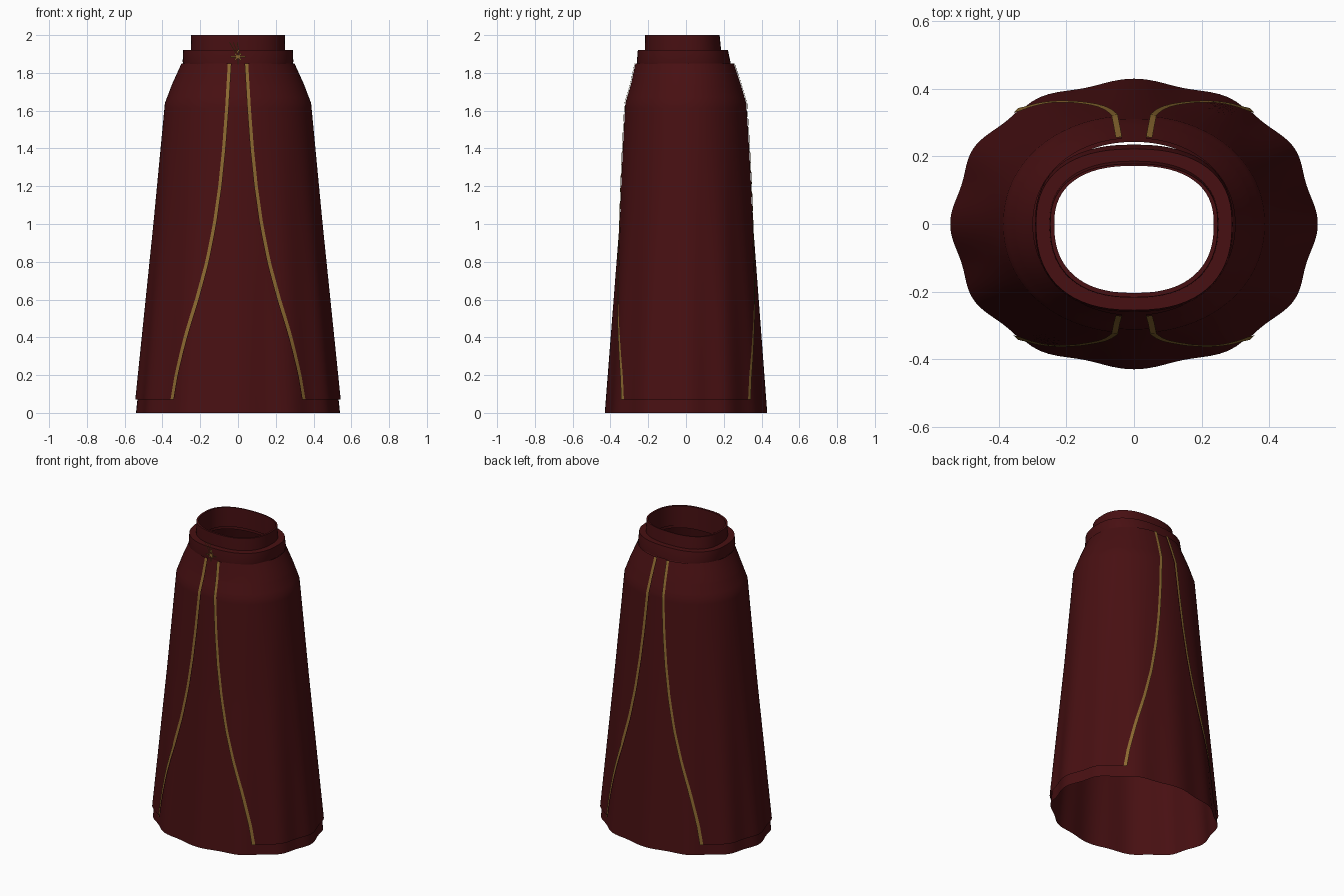
import bpy, bmesh, math
from mathutils import Vector

cube = bpy.data.objects.get("Cube")
if cube:
    bpy.data.objects.remove(cube, do_unlink=True)


def make_material(name, rgb):
    mat = bpy.data.materials.new(name)
    mat.use_nodes = True
    mat.diffuse_color = (*rgb, 1)
    bsdf = mat.node_tree.nodes["Principled BSDF"]
    bsdf.inputs["Base Color"].default_value = (*rgb, 1)
    bsdf.inputs["Roughness"].default_value = 0.8
    return mat


RED = make_material("dark red cloth", (0.064, 0.005, 0.006))
GOLD = make_material("old gold trim", (0.26, 0.14, 0.03))

# Skirt sections: height, half width, front depth, back depth
SECTIONS = [(0, .54, .43, .43), (1.0, .437, .352, .355), (1.64, .376, .312, .31),
            (1.74, .338, .282, .28), (1.85, .288, .258, .243)]
# Opening of the overskirt: height, half gap
OPENING = [(.07, .345), (.2, .32), (.4, .268), (.6, .208), (.8, .155), (1.0, .115),
           (1.2, .086), (1.4, .065), (1.6, .05), (1.85, .035)]


def lerp_table(table, z):
    for lo, hi in zip(table, table[1:]):
        if z <= hi[0]:
            break
    f = (z - lo[0]) / (hi[0] - lo[0])
    return [p + (q - p) * f for p, q in zip(lo[1:], hi[1:])]


def oval(t, z, a, front, back, power):
    c, s = math.cos(t), math.sin(t)
    x = math.copysign(abs(c) ** (2 / power), c) * a
    y = math.copysign(abs(s) ** (2 / power), s) * (back if s > 0 else front)
    return Vector((x, y, z))


def skirt_point(t, z, offset=0.0):
    """Point on the flared skirt, with folds growing toward the hem."""
    a, front, back = lerp_table(SECTIONS, z)
    fold = 1 - 0.016 * max(0, 1 - z / 1.5) * (1 - math.cos(12 * t))
    p = oval(t, z, (a + offset) * fold, (front + offset) * fold, (back + offset) * fold, 2.1)
    return p


def edge_angle(x, z):
    a = lerp_table(SECTIONS, z)[0] + 0.01
    return math.acos((x / a) ** 1.05)


def grid_object(name, rows, mat, wrap=False, angle=40):
    """Surface through rows of points, optionally closed around."""
    bm = bmesh.new()
    grid = [[bm.verts.new(p) for p in row] for row in rows]
    n = len(rows[0])
    for r0, r1 in zip(grid, grid[1:]):
        for i in range(n if wrap else n - 1):
            j = (i + 1) % n
            bm.faces.new((r0[i], r0[j], r1[j], r1[i]))
    mesh = bpy.data.meshes.new(name)
    bm.to_mesh(mesh)
    bm.free()
    mesh.materials.append(mat)
    obj = bpy.data.objects.new(name, mesh)
    bpy.context.collection.objects.link(obj)
    bpy.ops.object.select_all(action='DESELECT')
    obj.select_set(True)
    bpy.context.view_layer.objects.active = obj
    bpy.ops.object.shade_smooth_by_angle(angle=math.radians(angle))
    return obj


def turn(count):
    return [2 * math.pi * i / count for i in range(count)]


def heights(lo, hi, count):
    return sorted({lo + (hi - lo) * i / count for i in range(count + 1)} | {1.64, 1.74})


# Full underskirt
grid_object("underskirt", [[skirt_point(t, z) for t in turn(120)]
                           for z in heights(0, 1.85, 24)], RED, wrap=True)

# Two side panels of the overskirt, open at front and back, with trimmed edges
for side, label in ((1, "left"), (-1, "right")):
    rows = []
    trims = {"front": [], "back": []}
    for z in heights(.07, 1.85, 30):
        gap = lerp_table(OPENING, z)[0]
        limit = edge_angle(gap, z)
        shift = 0 if side > 0 else math.pi
        row = [skirt_point(shift + side * limit * (i / 36 - 1), z, .011) for i in range(73)]
        rows.append(row if side > 0 else row[::-1])
        inner = edge_angle(gap + .018, z)
        for end, sign in (("front", -1), ("back", 1)):
            pair = [skirt_point(shift + side * sign * t, z, .016) for t in (limit, inner)]
            trims[end].append(pair if sign * side > 0 else pair[::-1])
    if side > 0:
        grid_object(label + "_overskirt", rows, RED)
    else:
        grid_object(label + "_overskirt", rows, RED)
    for end, strip in trims.items():
        strip = [pair[::-1] for pair in strip]
        grid_object(f"{label}_{end}_trim", strip, GOLD)

# Waistband and standing collar: height, half width, front depth, back depth
BANDS = {
    "waistband": [(1.84, .288, .258, .235), (1.86, .293, .26, .235), (1.92, .29, .255, .222),
                  (1.92, .245, .21, .185), (1.85, .245, .21, .185)],
    "collar": [(1.88, .25, .218, .19), (1.93, .25, .218, .185), (2.0, .248, .217, .178),
               (2.0, .236, .204, .172), (1.87, .236, .204, .175)],
}
for name, profile in BANDS.items():
    grid_object(name, [[oval(t, z, a, f, b, 2.4) for t in turn(64)]
                       for z, a, f, b in profile], RED, wrap=True, angle=30)


# Small gold starburst and loose threads at the front of the waist
def thread(name, x0, z0, x1, z1, width):
    a, b = Vector((x0, -.285, z0)), Vector((x1, -.285, z1))
    d = (b - a).normalized()
    w = Vector((d.z, 0, -d.x)) * width / 2
    grid_object(name, [[a - w, a + w], [b - w, b + w]], GOLD)


for i in range(4):
    ang = i * math.pi / 4
    reach = .04 if i % 2 == 0 else .024
    dx, dz = reach * math.cos(ang), reach * math.sin(ang)
    thread(f"star_ray_{i + 1}", -dx, 1.885 - dz, dx, 1.885 + dz, .007)
for i in range(3):
    thread(f"loose_thread_{i + 1}", -.012 + .01 * i, 1.905, -.045 + .02 * i, 1.962, .004)
